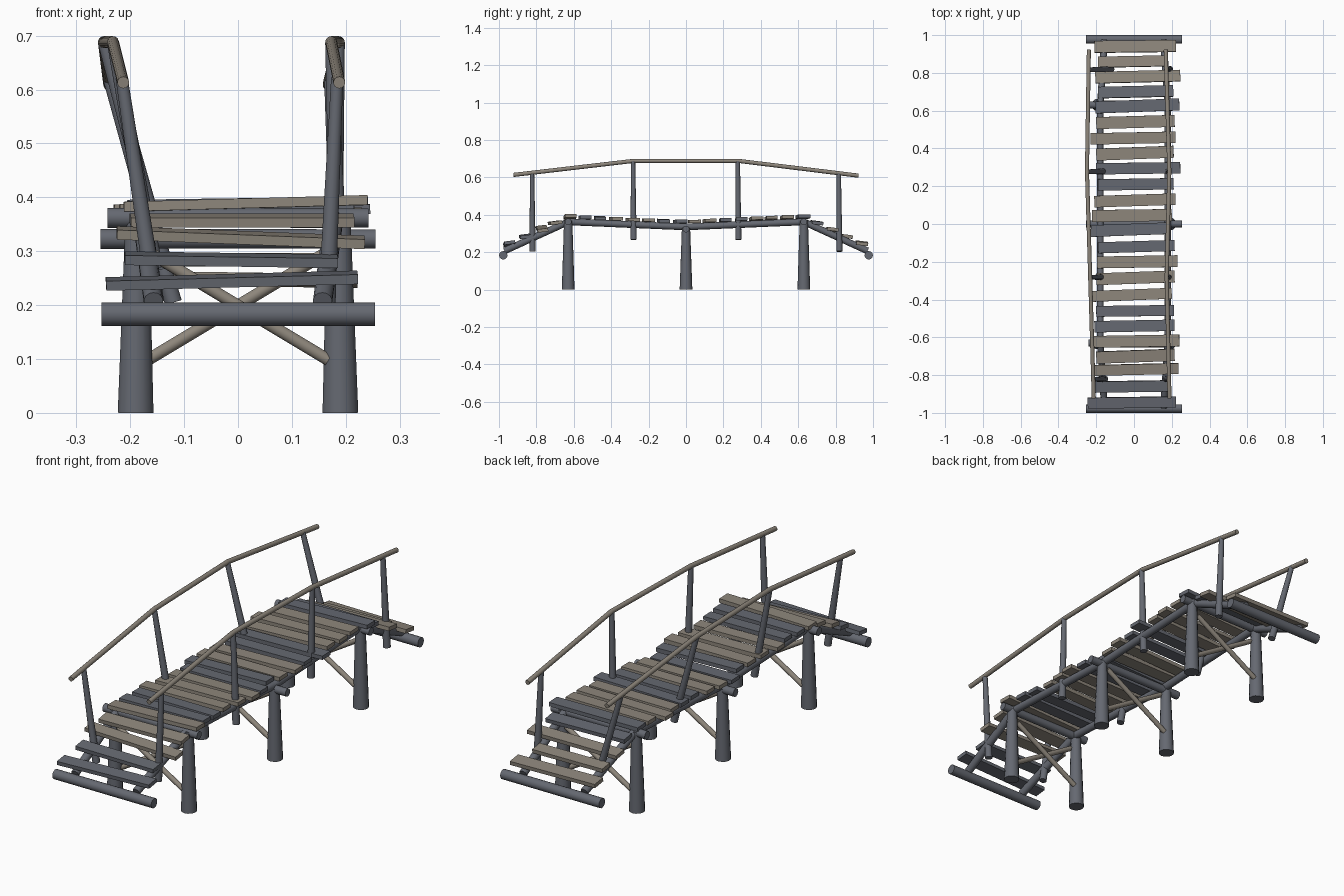
import bpy, bmesh, math, random
from mathutils import Vector, Matrix, Euler

if "Cube" in bpy.data.objects:
    bpy.data.objects.remove(bpy.data.objects["Cube"])

random.seed(4)


def material(name, rgb):
    m = bpy.data.materials.new(name)
    m.diffuse_color = (*rgb, 1)
    m.use_nodes = True
    m.node_tree.nodes["Principled BSDF"].inputs["Base Color"].default_value = m.diffuse_color
    return m


SLATE = material("dark_wood", (0.13, 0.14, 0.165))
BROWN = material("pale_wood", (0.27, 0.24, 0.20))


def finish(bm, name, mat):
    bmesh.ops.recalc_face_normals(bm, faces=bm.faces)
    me = bpy.data.meshes.new(name)
    bm.to_mesh(me)
    bm.free()
    me.materials.append(mat)
    ob = bpy.data.objects.new(name, me)
    bpy.context.collection.objects.link(ob)
    return ob


def log(name, points, radii, mat=SLATE, sides=14):
    """Round timber swept through points, mitred at bends, with flat sharp ends."""
    pts = [Vector(p) for p in points]
    bm = bmesh.new()
    rings = []
    for i, p in enumerate(pts):
        a = (p - pts[i - 1]).normalized() if i else Vector()
        b = (pts[i + 1] - p).normalized() if i < len(pts) - 1 else Vector()
        t = (a + b).normalized()
        ref = Vector((1, 0, 0)) if abs(t.x) < 0.7 else Vector((0, 0, 1))
        u = t.cross(ref).normalized()
        v = t.cross(u)
        rings.append([bm.verts.new(p + radii[i] * (u * math.cos(k * math.tau / sides)
                                                   + v * math.sin(k * math.tau / sides)))
                      for k in range(sides)])
    for r, s in zip(rings, rings[1:]):
        for k in range(sides):
            j = (k + 1) % sides
            bm.faces.new((r[k], r[j], s[j], s[k])).smooth = True
    for ring in (rings[0], rings[-1]):
        for e in bm.faces.new(ring).edges:
            e.smooth = False
    return finish(bm, name, mat)


# Deck line: (y, z) of the stringer centres
LINE = [(-0.97, 0.207), (-0.63, 0.362), (0, 0.335), (0.63, 0.362), (0.97, 0.207)]


def deck_z(y):
    for (y0, z0), (y1, z1) in zip(LINE, LINE[1:]):
        if y <= y1:
            return z0 + (z1 - z0) * (y - y0) / (y1 - y0)
    return LINE[-1][1]


# Trestles: tapered legs, cross beam and crossed braces
for y, beam_z, top, half in ((-0.63, 0.362, 0.37, 0.242), (0, 0.323, 0.33, 0.255),
                             (0.63, 0.362, 0.37, 0.242)):
    for s in (-1, 1):
        log("leg", [(s * 0.19, y, 0), (s * 0.187, y, top)], [0.034, 0.022])
        log("cross_brace", [(-s * 0.168, y + s * 0.012, 0.098),
                            (s * 0.165, y + s * 0.012, 0.298)], [0.0115] * 2, BROWN)
    log("cross_beam", [(-half, y, beam_z), (half, y, beam_z)], [0.019, 0.018])

# Ground logs at both ends
for y in (-0.977, 0.977):
    log("end_log", [(-0.253, y, 0.183), (0.254, y, 0.183)], [0.0225] * 2)

# Stringers, one length per span
for s in (-1, 1):
    for (y0, z0), (y1, z1) in zip(LINE, LINE[1:]):
        x0, x1 = (s * (0.157 if abs(y) > 0.9 else 0.178) for y in (y0, y1))
        log("stringer", [(x0, y0, z0), (x1, y1, z1)], [0.018] * 2)

# Deck planks: y, left end, right end, sideways tilt in degrees
PLANKS = [
    (-0.945, -0.245, 0.222, 1.5), (-0.86, -0.21, 0.185, -0.8), (-0.77, -0.225, 0.235, -2.2),
    (-0.70, -0.20, 0.215, 0), (-0.62, -0.212, 0.24, 1.6), (-0.54, -0.21, 0.215, 0.5),
    (-0.46, -0.2, 0.212, -0.5), (-0.375, -0.22, 0.2, 0), (-0.285, -0.2, 0.215, 0),
    (-0.20, -0.195, 0.23, 0.3), (-0.12, -0.19, 0.215, -0.6), (-0.03, -0.228, 0.18, 0.5),
    (0.045, -0.222, 0.2, 0), (0.125, -0.21, 0.22, 0.6), (0.21, -0.19, 0.21, 0.5),
    (0.295, -0.2, 0.245, 1), (0.375, -0.2, 0.21, 1.2), (0.455, -0.23, 0.22, 1),
    (0.54, -0.2, 0.215, 1), (0.625, -0.205, 0.24, 0.8), (0.70, -0.19, 0.208, -0.5),
    (0.78, -0.205, 0.245, 0.5), (0.86, -0.19, 0.165, 0), (0.94, -0.21, 0.222, -0.8),
]
DARK = "11000" * 2 + "1100" + "11000" * 2
for shade, (y, xl, xr, tilt) in zip(DARK, PLANKS):
    bm = bmesh.new()
    bmesh.ops.create_cube(bm, size=1)
    size = Vector((xr - xl, random.uniform(0.056, 0.064), 0.018))
    slope = (deck_z(y + 0.01) - deck_z(y - 0.01)) / 0.02
    rot = Euler((math.atan(slope) * 0.3, -math.radians(tilt),
                 math.radians(random.uniform(0.6, 2.4))))
    pos = Vector(((xl + xr) / 2, y, deck_z(y) + 0.027))
    bmesh.ops.transform(bm, verts=bm.verts, matrix=Matrix.LocRotScale(pos, rot, size))
    finish(bm, "deck_plank", SLATE if shade == "1" else BROWN)

# Handrails with leaning posts: rail x and foot x at four stations, rail end x
YS = (-0.82, -0.28, 0.28, 0.82)
for name, rail_x, foot_x, end_x in (
        ("left", (-0.216, -0.232, -0.249, -0.24), (-0.153, -0.155, -0.135, -0.12), (-0.213, -0.239)),
        ("right", (0.184, 0.173, 0.187, 0.171), (0.165, 0.187, 0.178, 0.19), (0.188, 0.168))):
    for y, rx, fx in zip(YS, rail_x, foot_x):
        top, foot = (0.688, 0.268) if abs(y) < 0.5 else (0.622, 0.205)
        log(name + "_rail_post", [(fx, y, foot), (rx, y - 0.003, top)], [0.0165, 0.0115])
    log(name + "_handrail", [(end_x[0], -0.922, 0.613), (rail_x[1], -0.28, 0.688),
                             (rail_x[2], 0.28, 0.688), (end_x[1], 0.922, 0.609)],
        [0.011] * 4, BROWN)
